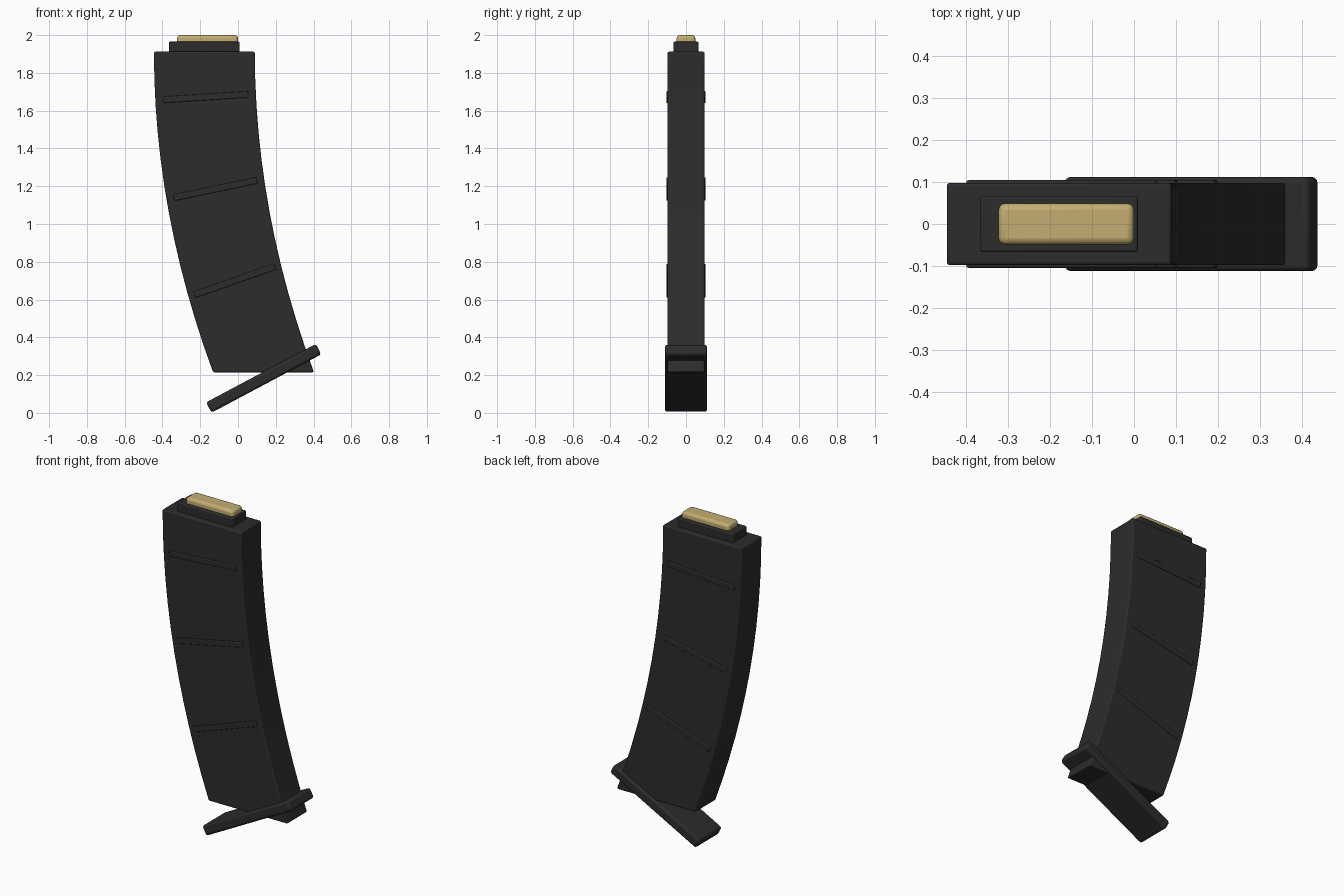
import bpy
import bmesh
from math import radians
from mathutils import Matrix

if "Cube" in bpy.data.objects:
    bpy.data.objects.remove(bpy.data.objects["Cube"])


def material(name, r, g, b, rough, metal=0.0):
    m = bpy.data.materials.new(name)
    m.use_nodes = True
    m.diffuse_color = (r, g, b, 1)
    bsdf = m.node_tree.nodes["Principled BSDF"]
    bsdf.inputs["Base Color"].default_value = (r, g, b, 1)
    bsdf.inputs["Roughness"].default_value = rough
    bsdf.inputs["Metallic"].default_value = metal
    return m


black = material("black polymer", 0.025, 0.025, 0.025, 0.6)
brass = material("brass", 0.55, 0.42, 0.17, 0.4)


def finish(name, bm, mat, bevel, segments=3):
    """Turn a bmesh into a bevelled, smooth-shaded object."""
    bmesh.ops.recalc_face_normals(bm, faces=bm.faces)
    mesh = bpy.data.meshes.new(name)
    bm.to_mesh(mesh)
    bm.free()
    mesh.materials.append(mat)
    ob = bpy.data.objects.new(name, mesh)
    bpy.context.collection.objects.link(ob)
    mod = ob.modifiers.new("Bevel", 'BEVEL')
    mod.width = bevel
    mod.segments = segments
    mod.limit_method = 'ANGLE'
    mod.angle_limit = radians(40)
    bpy.ops.object.select_all(action='DESELECT')
    ob.select_set(True)
    bpy.context.view_layer.objects.active = ob
    bpy.ops.object.shade_smooth_by_angle(angle=radians(35))
    return ob


def box(name, centre, size, mat, bevel, tilt=0.0):
    """Rounded box, tilted upward toward +x by tilt degrees."""
    bm = bmesh.new()
    bmesh.ops.create_cube(bm, size=1)
    bmesh.ops.transform(
        bm, verts=bm.verts,
        matrix=Matrix.Translation(centre)
        @ Matrix.Rotation(-radians(tilt), 4, 'Y')
        @ Matrix.Diagonal((*size, 1)))
    return finish(name, bm, mat, bevel)


# Curved body: level cross-sections sliding along a parabola
TOP, BOTTOM, WIDTH, DEPTH, SWEEP, STEPS = 1.912, 0.215, 0.534, 0.196, 0.313, 12
bm = bmesh.new()
rings = []
for i in range(STEPS + 1):
    t = i / STEPS
    x = -0.445 + SWEEP * t * t
    z = TOP + (BOTTOM - TOP) * t
    rings.append([bm.verts.new((x + WIDTH * u, DEPTH * v, z))
                  for u, v in ((0, -.5), (1, -.5), (1, .5), (0, .5))])
for a, b in zip(rings, rings[1:]):
    for k in range(4):
        n = (k + 1) % 4
        bm.faces.new((a[k], a[n], b[n], b[k]))
bm.faces.new(rings[0])
bm.faces.new(rings[-1])
finish("magazine_body", bm, black, 0.008)

# Grip ribs, showing on both broad sides
for name, x, z, tilt in (("upper_rib", -0.172, 1.672, 3.7),
                         ("middle_rib", -0.12, 1.185, 11.8),
                         ("lower_rib", -0.018, 0.70, 19.3)):
    box(name, (x, 0, z), (0.452, 0.208, 0.034), black, 0.005, tilt)

# Tilted floor plate
box("base_plate", (0.136, 0, 0.183), (0.658, 0.224, 0.062), black, 0.014, 28)

# Feed lips and the top round
box("feed_lips", (-0.178, 0, 1.93), (0.374, 0.134, 0.07), black, 0.006)
box("top_round", (-0.161, 0, 1.965), (0.322, 0.098, 0.07), brass, 0.016)
